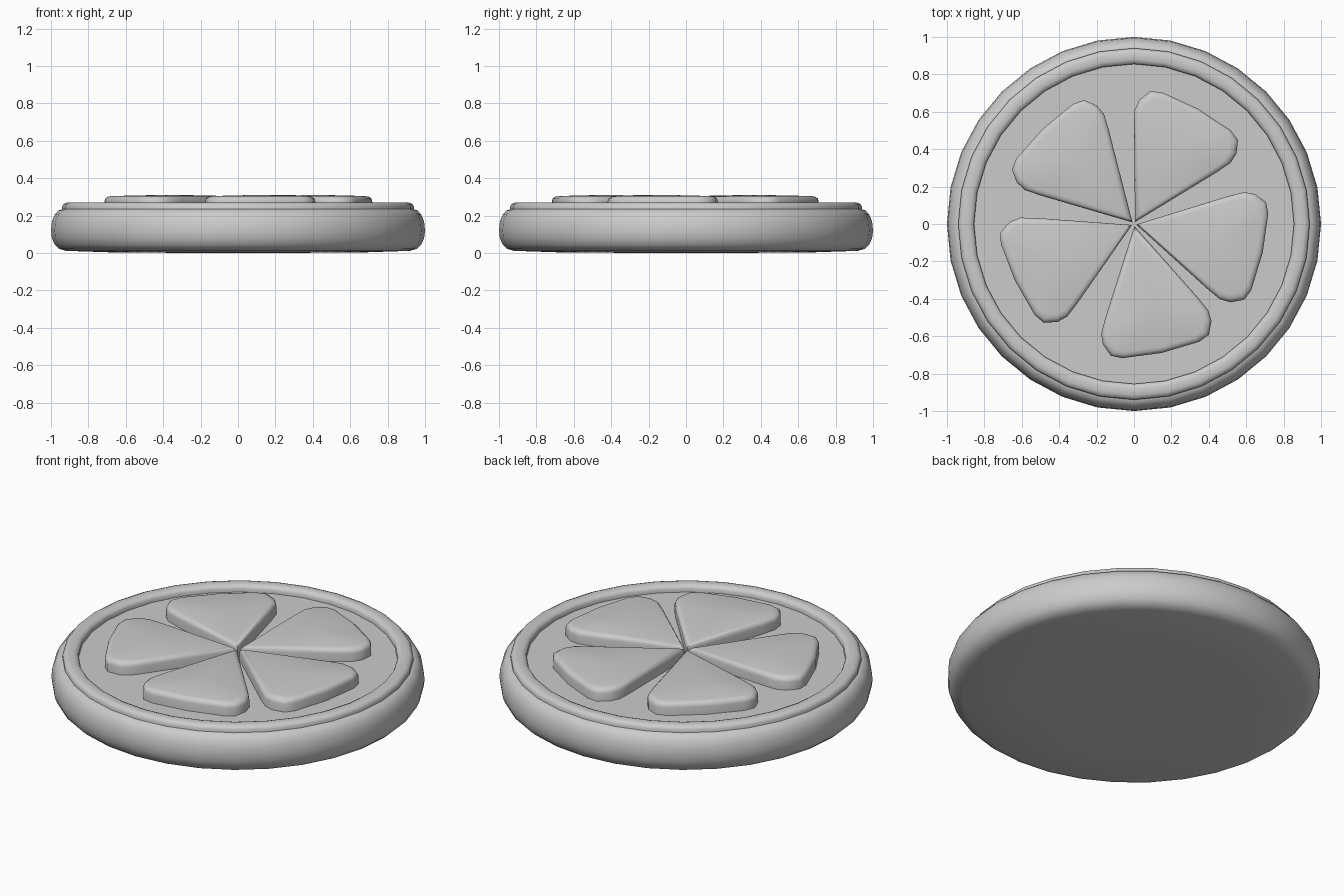
import bpy, bmesh
from math import sin, cos, pi, radians

if "Cube" in bpy.data.objects:
    bpy.data.objects.remove(bpy.data.objects["Cube"])

SIDES = 32


def finish(bm, name, angle=40):
    bmesh.ops.recalc_face_normals(bm, faces=bm.faces[:])
    me = bpy.data.meshes.new(name)
    bm.to_mesh(me)
    bm.free()
    ob = bpy.data.objects.new(name, me)
    bpy.context.collection.objects.link(ob)
    bpy.ops.object.select_all(action='DESELECT')
    ob.select_set(True)
    bpy.context.view_layer.objects.active = ob
    bpy.ops.object.shade_smooth_by_angle(angle=radians(angle))
    return ob


def lathe(name, profile):
    """Spin an (r, z) profile round z; ends on the axis become poles."""
    bm = bmesh.new()
    rings = []
    for r, z in profile:
        n = SIDES if r > 0 else 1
        rings.append([bm.verts.new((r * cos(2 * pi * i / SIDES), r * sin(2 * pi * i / SIDES), z))
                      for i in range(n)])
    for a, b in zip(rings, rings[1:]):
        for i in range(SIDES):
            j = (i + 1) % SIDES
            quad = [a[i % len(a)], a[j % len(a)], b[j % len(b)], b[i % len(b)]]
            bm.faces.new(list(dict.fromkeys(quad)))
    return finish(bm, name)


# Outer peel: rounded disc with a gently bulging underside
lathe("peel", [(0, 0), (0.65, 0.003), (0.92, 0.012), (0.955, 0.022), (0.98, 0.045), (0.995, 0.08),
               (1.0, 0.12), (0.995, 0.17), (0.98, 0.205), (0.96, 0.228), (0.935, 0.236),
               (0.86, 0.236)])

# Raised inner rim and the recessed floor it surrounds
lathe("rim_and_floor", [(0.94, 0.225), (0.94, 0.25), (0.932, 0.263), (0.915, 0.27),
                        (0.88, 0.27), (0.863, 0.263), (0.855, 0.25), (0.855, 0.23), (0, 0.23)])

# Wedge outline, one half in polar form (radius, angle); mirrored below
half = [(0.52, 29), (0.61, 28.7), (0.665, 26.5), (0.715, 22), (0.72, 17)]
polar = [(0.012, 0)] + [(r, -a) for r, a in half] + [(0.705, 0)] + half[::-1]
outline = [(r * cos(radians(a)), r * sin(radians(a))) for r, a in polar]
# (scale about the wedge middle, height) for the softened top edge
levels = [(1, 0.22), (1, 0.277), (0.985, 0.291), (0.94, 0.301), (0.87, 0.305)]
MID = 0.46


def wedge(name, angle):
    bm = bmesh.new()
    c, s = cos(radians(angle)), sin(radians(angle))
    rings = []
    for k, z in levels:
        ring = []
        for x, y in outline:
            x, y = MID + (x - MID) * k, y * k
            ring.append(bm.verts.new((x * c - y * s, x * s + y * c, z)))
        rings.append(ring)
    n = len(outline)
    for a, b in zip(rings, rings[1:]):
        for i in range(n):
            j = (i + 1) % n
            bm.faces.new((a[i], a[j], b[j], b[i]))
    top = bm.verts.new((MID * c, MID * s, 0.311))
    for i in range(n):
        bm.faces.new((rings[-1][i], rings[-1][(i + 1) % n], top))
    bm.faces.new(rings[0][::-1])
    finish(bm, name, 50)


# Five fruit wedges, slightly unevenly spaced
for i, a in enumerate((61, -12.5, -78, -154.5, 134)):
    wedge(f"fruit_wedge_{i + 1}", a)
